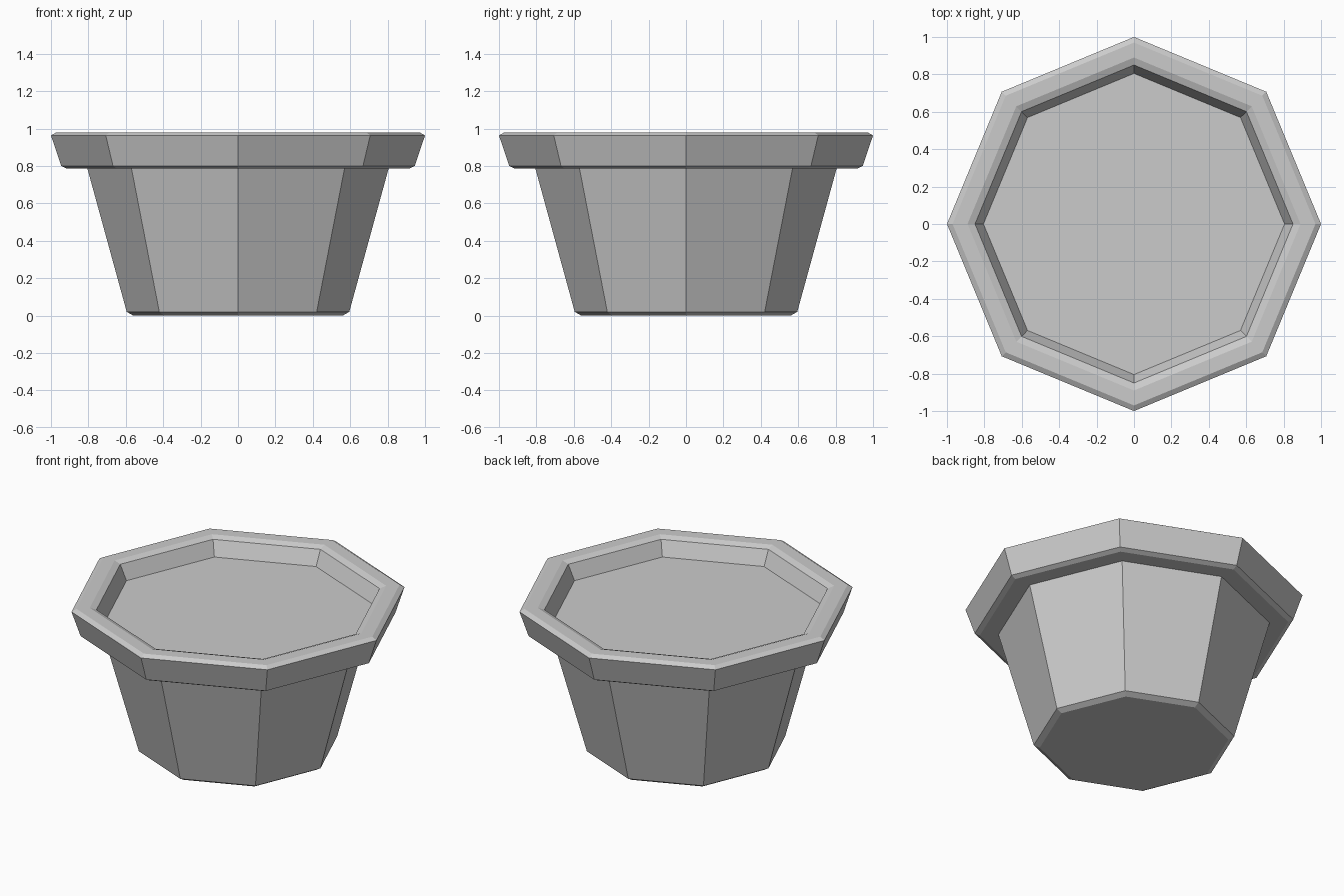
import bpy
import bmesh
from math import cos, sin, pi

cube = bpy.data.objects.get("Cube")
if cube:
    bpy.data.objects.remove(cube, do_unlink=True)

SIDES = 8

grey = bpy.data.materials.new("plain_grey")
grey.use_nodes = True
colour = (0.6, 0.6, 0.6, 1.0)
grey.diffuse_color = colour
bsdf = grey.node_tree.nodes["Principled BSDF"]
bsdf.inputs["Base Color"].default_value = colour
bsdf.inputs["Roughness"].default_value = 0.8


def lathe(name, profile, cap_start=False, cap_end=False):
    """Turn a (radius, height) profile, listed bottom-outside first, into a faceted ring."""
    bm = bmesh.new()
    rings = [[bm.verts.new((r * cos(2 * pi * i / SIDES), r * sin(2 * pi * i / SIDES), z))
              for i in range(SIDES)] for r, z in profile]
    for low, high in zip(rings, rings[1:]):
        for i in range(SIDES):
            j = (i + 1) % SIDES
            bm.faces.new((low[i], low[j], high[j], high[i]))
    if cap_start:
        bm.faces.new(rings[0][::-1])
    if cap_end:
        bm.faces.new(rings[-1])
    mesh = bpy.data.meshes.new(name)
    bm.to_mesh(mesh)
    bm.free()
    mesh.materials.append(grey)
    obj = bpy.data.objects.new(name, mesh)
    bpy.context.collection.objects.link(obj)
    return obj


# Tapered body with a chamfered foot
lathe("pot_body", [(0.56, 0), (0.595, 0.02), (0.805, 0.785)], cap_start=True)

# Flared collar: underside, chamfers, outer wall and flat lip
lathe("pot_rim", [(0.805, 0.785), (0.915, 0.785), (0.945, 0.8), (1.0, 0.963),
                  (0.97, 0.98), (0.89, 0.98), (0.85, 0.965)])

# Recessed inner wall and the flat filling
lathe("pot_filling", [(0.85, 0.965), (0.805, 0.87)], cap_end=True)
